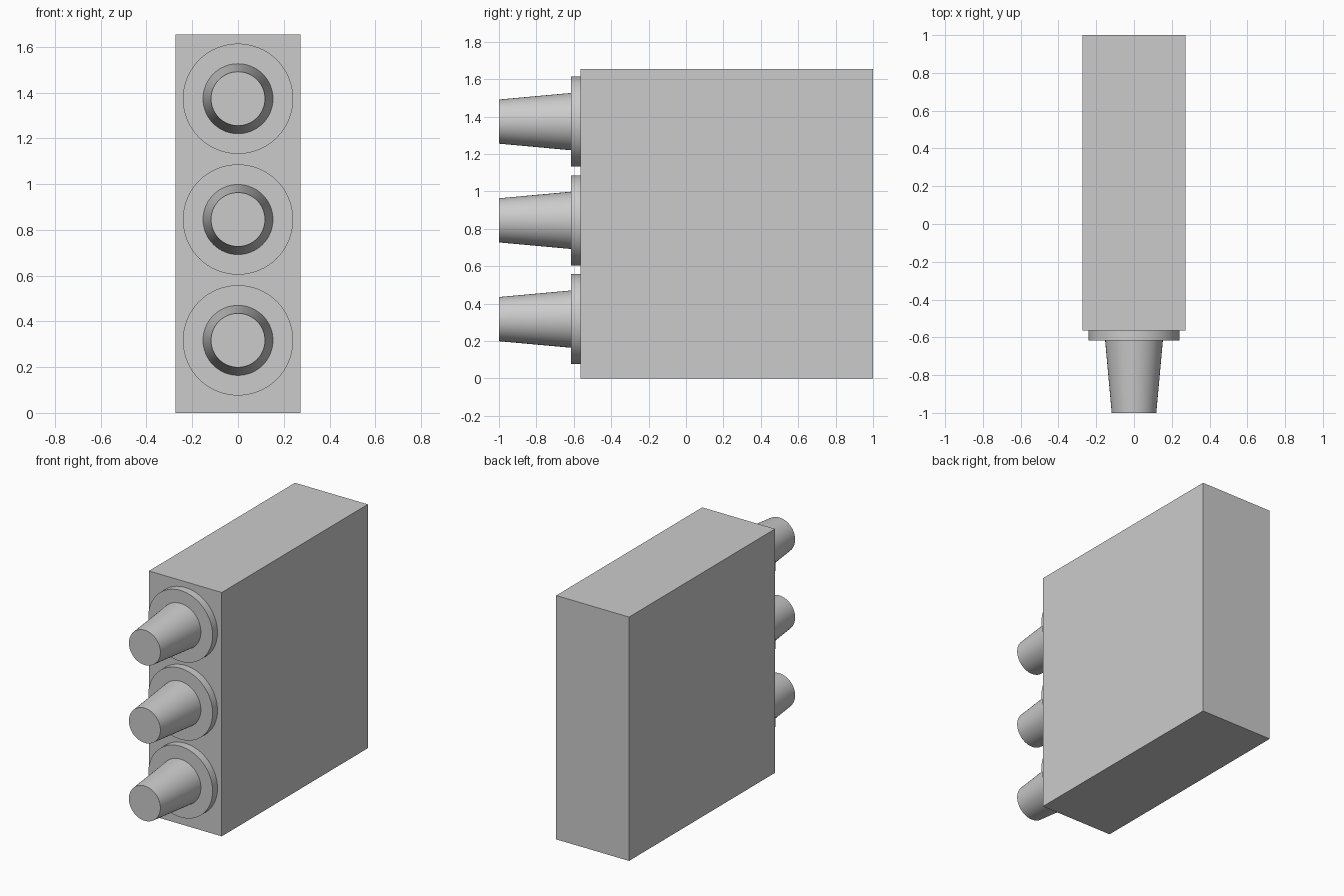
import bpy
from math import radians

if "Cube" in bpy.data.objects:
    bpy.data.objects.remove(bpy.data.objects["Cube"])

BODY_FRONT, FLANGE_FRONT, TIP = -0.564, -0.616, -1.0
HALF_WIDTH, HEIGHT = 0.273, 1.653


def frustum(name, r_back, r_front, y_back, y_front, z):
    # Round part whose axis runs from y_back towards the front
    bpy.ops.mesh.primitive_cone_add(
        vertices=64, radius1=r_back, radius2=r_front, depth=y_back - y_front,
        location=(0, (y_back + y_front) / 2, z), rotation=(radians(90), 0, 0))
    obj = bpy.context.object
    obj.name = name
    bpy.ops.object.shade_smooth_by_angle(angle=radians(30))
    return obj


# Tall rectangular housing
bpy.ops.mesh.primitive_cube_add(size=1, location=(0, (1 + BODY_FRONT) / 2, HEIGHT / 2))
housing = bpy.context.object
housing.name = "housing"
housing.scale = (2 * HALF_WIDTH, 1 - BODY_FRONT, HEIGHT)

# Three stacked nozzles, each with a round flange and a tapered spout
for i in range(3):
    z = 0.317 + 0.528 * i
    frustum(f"flange_{i + 1}", 0.241, 0.241, BODY_FRONT, FLANGE_FRONT, z)
    frustum(f"spout_{i + 1}", 0.153, 0.118, FLANGE_FRONT, TIP, z)
